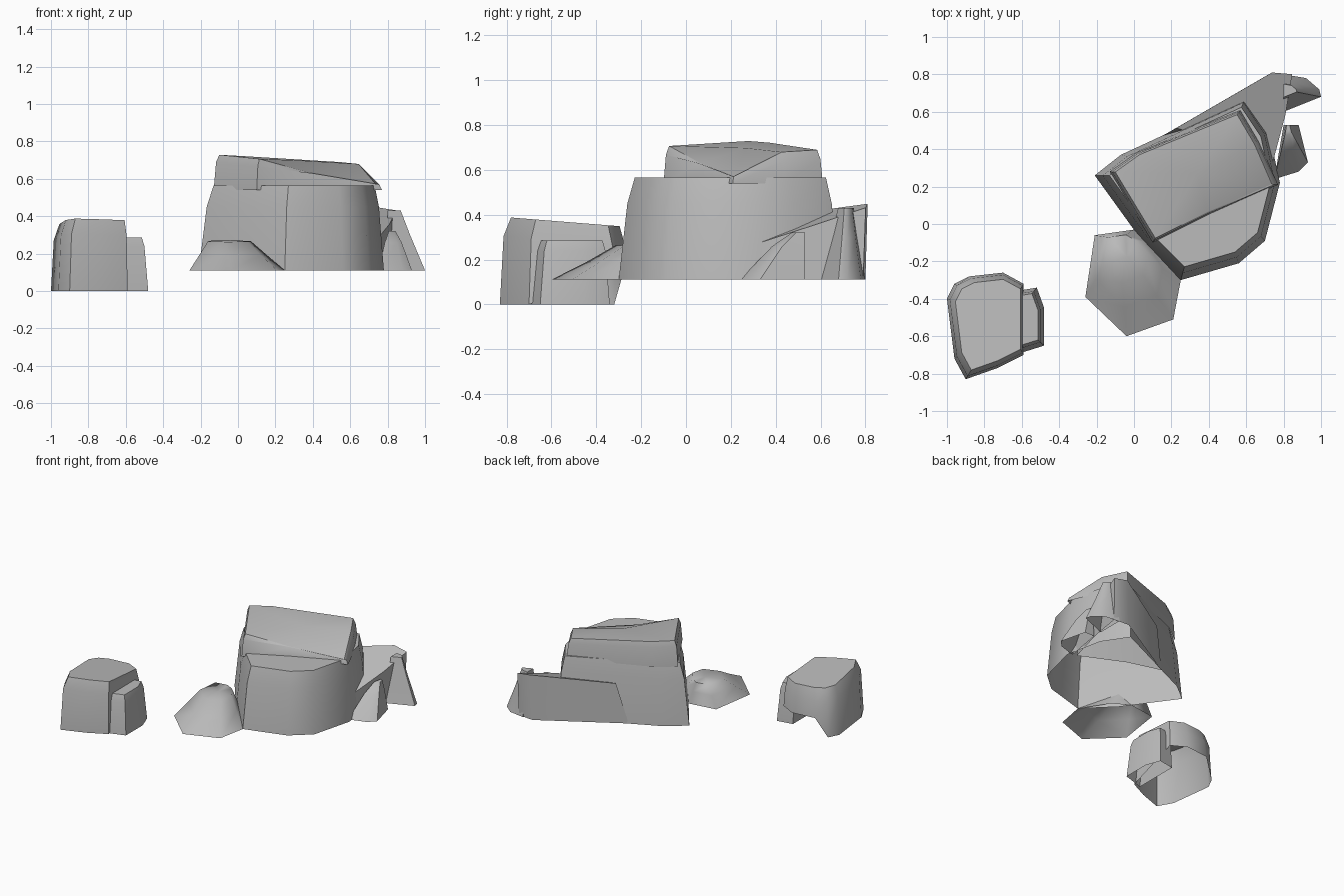
import bpy
from mathutils import Vector

cube = bpy.data.objects.get("Cube")
if cube:
    bpy.data.objects.remove(cube, do_unlink=True)

stone = bpy.data.materials.new("grey stone")
stone.use_nodes = True
grey = (0.5, 0.5, 0.5, 1)
stone.diffuse_color = grey
stone.node_tree.nodes["Principled BSDF"].inputs["Base Color"].default_value = grey


def rock(name, outline, centre, base, rings, slope=(0, 0), angle=1):
    """Open-bottomed block: the outline rises through (height, scale) rings
    that draw in towards the centre, and a sloping fan closes the top."""
    centre, slope = Vector(centre), Vector(slope)
    count = len(outline)
    verts = [(x, y, base) for x, y in outline]
    faces = []
    for height, scale in rings:
        low = len(verts) - count
        high = len(verts)
        for corner in outline:
            offset = (Vector(corner) - centre) * scale
            spot = centre + offset
            verts.append((spot.x, spot.y, height + offset.dot(slope)))
        for i in range(count):
            j = (i + 1) % count
            faces.append((low + i, low + j, high + j, high + i))
    # Cap: a fan to the middle of the last ring
    rim = range(len(verts) - count, len(verts))
    middle = sum((Vector(verts[i]) for i in rim), Vector()) / count
    faces += [(rim[i - 1], rim[i], len(verts)) for i in range(count)]
    verts.append(middle)

    mesh = bpy.data.meshes.new(name)
    mesh.from_pydata(verts, [], faces)
    mesh.materials.append(stone)
    obj = bpy.data.objects.new(name, mesh)
    bpy.context.collection.objects.link(obj)
    bpy.ops.object.select_all(action="DESELECT")
    bpy.context.view_layer.objects.active = obj
    obj.select_set(True)
    bpy.ops.object.shade_smooth_by_angle(angle=angle)
    return obj


# The big group of rocks stands higher than the small boulder
ledge = 0.11

# Main boulder: broad lower body whose top shows as a shelf at the front
rock("main_boulder_body",
     outline=[(-.21, .26), (.05, -.1), (.25, -.3), (.56, -.21), (.7, -.09), (.78, .22),
              (.72, .5), (.6, .68), (-.07, .37)],
     centre=(.4, .25), base=ledge, rings=[(.45, .93), (.565, .87)])

# Main boulder: upper tier, falling away to a low corner on its left side
upper = rock("main_boulder_top",
             outline=[(-.13, .28), (.1, -.1), (.4, .05), (.77, .21), (.67, .44),
                      (.57, .61), (.01, .38)],
             centre=(.3, .25), base=.54, rings=[(.66, .97), (.7, .93)], slope=(-.07, .02))
for vert in upper.data.vertices:
    if vert.co.x > .7:
        vert.co.z = min(vert.co.z, .57)
    elif vert.co.x > .35 and vert.co.y < .1:
        vert.co.z = min(vert.co.z, .63)

# Lower spur behind the main boulder, leaning outwards at the back
rock("rear_spur",
     outline=[(.15, .47), (.4, .4), (.72, .25), (.8, .55), (.84, .79), (.72, .8)],
     centre=(.9, .9), base=ledge, rings=[(.46, .9)], slope=(-.13, .36))

# Two buttresses leaning on the spur
rock("outer_buttress",
     outline=[(.8, .6), (1, .68), (.99, .72), (.92, .78), (.8, .8)],
     centre=(.8, .72), base=ledge, rings=[(.3, .6), (.43, .35)])
rock("front_buttress",
     outline=[(.75, .24), (.88, .28), (.93, .33), (.88, .53), (.8, .53)],
     centre=(.82, .53), base=ledge, rings=[(.26, .5), (.32, .2)])

# Low slab in front of the main boulder
rock("front_slab",
     outline=[(-.21, -.06), (-.26, -.39), (-.04, -.6), (.21, -.51), (.25, -.3),
              (.12, -.1), (0, -.03)],
     centre=(-.08, -.08), base=ledge, rings=[(.2, .7), (.27, .45)], slope=(0, .03), angle=1.3)

# Small separate boulder, with its back edge lifted off the ground
small = rock("small_boulder",
             outline=[(-1, -.4), (-.96, -.72), (-.9, -.83), (-.73, -.77), (-.59, -.7),
                      (-.59, -.32), (-.7, -.26), (-.88, -.28), (-.96, -.32)],
             centre=(-.7, -.5), base=0, rings=[(.28, .95), (.365, .85)], slope=(0, -.08))
for vert in small.data.vertices:
    if vert.co.z == 0 and vert.co.x > -.9 and vert.co.y > -.35:
        vert.co.z = .14

# Step on the side of the small boulder
rock("small_boulder_step",
     outline=[(-.64, -.7), (-.48, -.65), (-.48, -.45), (-.52, -.34), (-.64, -.36)],
     centre=(-.65, -.5), base=0, rings=[(.24, .88), (.285, .8)])
